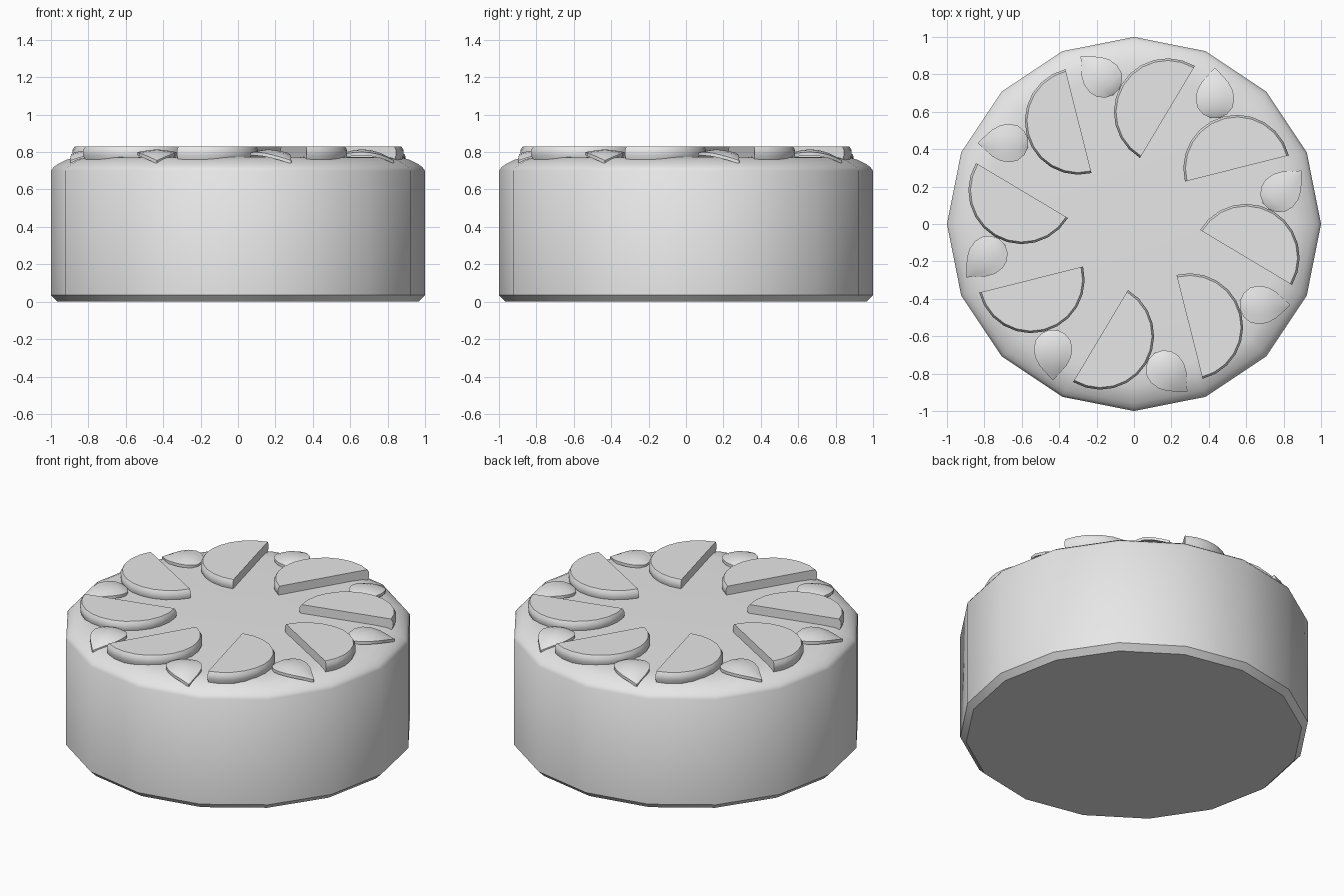
import bpy, bmesh
from math import pi, sin, cos, radians
from mathutils import Matrix, Vector

if "Cube" in bpy.data.objects:
    bpy.data.objects.remove(bpy.data.objects["Cube"], do_unlink=True)

grey = bpy.data.materials.new("plain grey")
grey.use_nodes = True
colour = (0.8, 0.8, 0.8, 1)
grey.diffuse_color = colour
grey.node_tree.nodes["Principled BSDF"].inputs["Base Color"].default_value = colour


def finish(bm, name, angle):
    """Turn a bmesh into smooth mesh data that keeps edges sharper than angle."""
    bmesh.ops.recalc_face_normals(bm, faces=bm.faces)
    mesh = bpy.data.meshes.new(name)
    bm.to_mesh(mesh)
    bm.free()
    mesh.materials.append(grey)
    for face in mesh.polygons:
        face.use_smooth = True
    mesh.set_sharp_from_angle(angle=radians(angle))
    return mesh


def place(mesh, name, turn=0):
    obj = bpy.data.objects.new(name, mesh)
    obj.rotation_euler.z = turn
    bpy.context.collection.objects.link(obj)
    return obj


def stack(rings):
    """Skin a list of equal closed rings and cap both ends."""
    bm = bmesh.new()
    loops = [[bm.verts.new(p) for p in ring] for ring in rings]
    n = len(loops[0])
    for low, high in zip(loops, loops[1:]):
        for i in range(n):
            j = (i + 1) % n
            bm.faces.new((low[i], low[j], high[j], high[i]))
    bm.faces.new(loops[0])
    bm.faces.new(loops[-1])
    return bm


# Cake body: sixteen-sided drum with a rounded upper rim
SIDES = 16
profile = [(0.965, 0), (1, 0.035), (1, 0.70), (0.985, 0.72), (0.96, 0.738),
           (0.92, 0.758), (0.87, 0.772), (0.80, 0.775)]
body = stack([[(r * cos(2 * pi * i / SIDES), r * sin(2 * pi * i / SIDES), z)
               for i in range(SIDES)] for r, z in profile])
place(finish(body, "cake_body", 42), "cake_body")

# Fruit slice: half disc with a softened curved edge and a straight cut face
start, end = Vector((0.326, 0.845)), Vector((0.032, 0.353))
middle, half = (start + end) / 2, (start - end) / 2
side = Vector((-half.y, half.x))
ARC = 12


def half_disc(scale, z):
    points = []
    for i in range(ARC + 1):
        a = pi * i / ARC
        p = middle + (half * cos(a) + side * sin(a)) * scale
        points.append((p.x, p.y, z))
    return points


slice_mesh = finish(stack([half_disc(s, z) for s, z in
                           ((0.97, 0.76), (1, 0.785), (1, 0.81), (0.96, 0.83))]),
                    "fruit_slice", 50)

# Leaf: thin pointed teardrop, creased along the middle, drooping at its tip
stations = [(0.567, 0.025, 0.787), (0.585, 0.062, 0.793), (0.62, 0.092, 0.798),
            (0.665, 0.103, 0.800), (0.715, 0.095, 0.796), (0.76, 0.070, 0.786),
            (0.80, 0.034, 0.771), (0.834, 0.002, 0.756)]
bm = bmesh.new()
rows = []
for y, w, z in stations:
    rows.append([bm.verts.new((0.433 + w * k, y, z + 0.14 * w * (1 - abs(k) ** 1.4)))
                 for k in (-1, -0.5, 0, 0.5, 1)])
for a, b in zip(rows, rows[1:]):
    for i in range(4):
        bm.faces.new((a[i], a[i + 1], b[i + 1], b[i]))
# Thicken downwards
top = list(bm.faces)
lower = bmesh.ops.extrude_face_region(bm, geom=top, use_keep_orig=True)["geom"]
bmesh.ops.translate(bm, vec=(0, 0, -0.018),
                    verts=[v for v in lower if isinstance(v, bmesh.types.BMVert)])
leaf_mesh = finish(bm, "leaf", 40)

# Eight slices and leaves around the top
for i in range(8):
    place(slice_mesh, f"fruit_slice_{i + 1}", i * pi / 4)
    place(leaf_mesh, f"leaf_{i + 1}", i * pi / 4)
